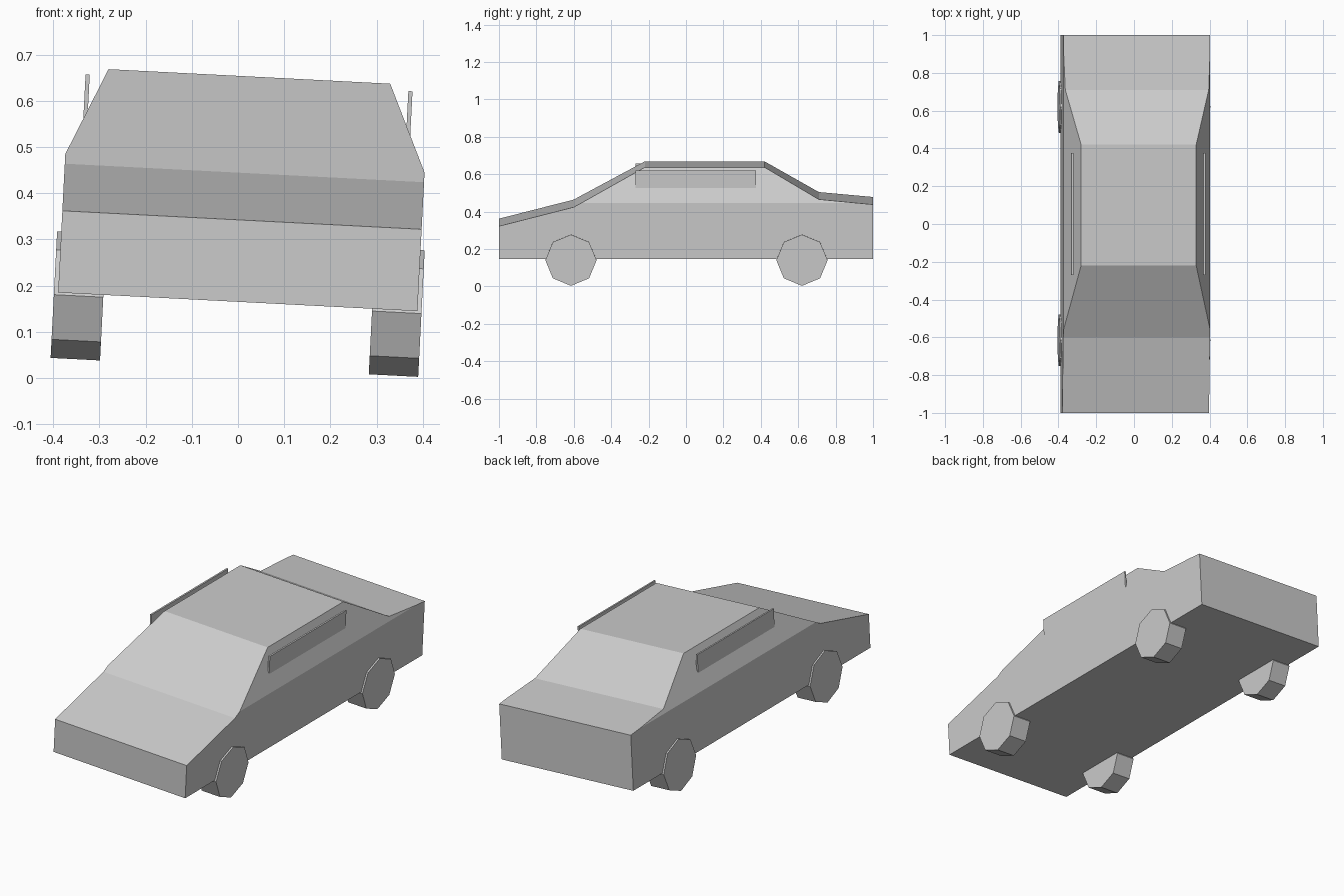
import bpy, bmesh, math
from mathutils import Matrix, Vector

if "Cube" in bpy.data.objects:
    bpy.data.objects.remove(bpy.data.objects["Cube"])

# The car leans slightly to its right; all parts share this frame
LEAN = Matrix.Rotation(math.radians(2.95), 4, 'Y') @ Matrix.Translation((-0.009, 0, 0))
BELT, ROOF, TAPER = 0.465, 0.653, 0.084

grey = bpy.data.materials.new("plain_grey")
grey.diffuse_color = (0.6, 0.6, 0.6, 1)
grey.use_nodes = True
grey.node_tree.nodes["Principled BSDF"].inputs["Base Color"].default_value = grey.diffuse_color


def finish(bm, name):
    bmesh.ops.recalc_face_normals(bm, faces=bm.faces)
    bm.transform(LEAN)
    mesh = bpy.data.meshes.new(name)
    bm.to_mesh(mesh)
    bm.free()
    mesh.materials.append(grey)
    bpy.context.collection.objects.link(bpy.data.objects.new(name, mesh))


# Body: side profile extruded across, cut at the belt line, cabin tapered above it
profile = [(-1, 0.165), (1, 0.165), (1, 0.458), (0.71, 0.485),
           (0.42, ROOF), (-0.22, ROOF), (-0.6, 0.444), (-1, 0.342)]
bm = bmesh.new()
side = bm.faces.new([bm.verts.new((-0.389, y, z)) for y, z in profile])
ext = bmesh.ops.extrude_face_region(bm, geom=[side])
bmesh.ops.translate(bm, vec=(0.778, 0, 0),
                    verts=[g for g in ext["geom"] if isinstance(g, bmesh.types.BMVert)])
bmesh.ops.bisect_plane(bm, geom=bm.verts[:] + bm.edges[:] + bm.faces[:],
                       plane_co=(0, 0, BELT), plane_no=(0, 0, 1))
for v in bm.verts:
    if v.co.z > BELT:
        v.co.x -= math.copysign(TAPER * (v.co.z - BELT) / (ROOF - BELT), v.co.x)
finish(bm, "body")

for s, label in ((-1, "left"), (1, "right")):
    # Side window plates, standing upright out of the sloped cabin sides
    bm = bmesh.new()
    bmesh.ops.create_cube(bm, size=1)
    bmesh.ops.scale(bm, vec=(0.009, 0.645, 0.14), verts=bm.verts)
    bmesh.ops.translate(bm, vec=(s * 0.3495, 0.053, 0.569), verts=bm.verts)
    finish(bm, label + "_side_window")

    # Eight-sided wheels with a corner pointing straight down
    for y, end in ((-0.615, "front"), (0.62, "rear")):
        bm = bmesh.new()
        ring = [bm.verts.new((s * 0.291, y + 0.137 * math.sin(k * math.pi / 4),
                              0.16 + 0.137 * math.cos(k * math.pi / 4))) for k in range(8)]
        ext = bmesh.ops.extrude_face_region(bm, geom=[bm.faces.new(ring)])
        bmesh.ops.translate(bm, vec=(s * 0.107, 0, 0),
                            verts=[g for g in ext["geom"] if isinstance(g, bmesh.types.BMVert)])
        finish(bm, f"{end}_{label}_wheel")
